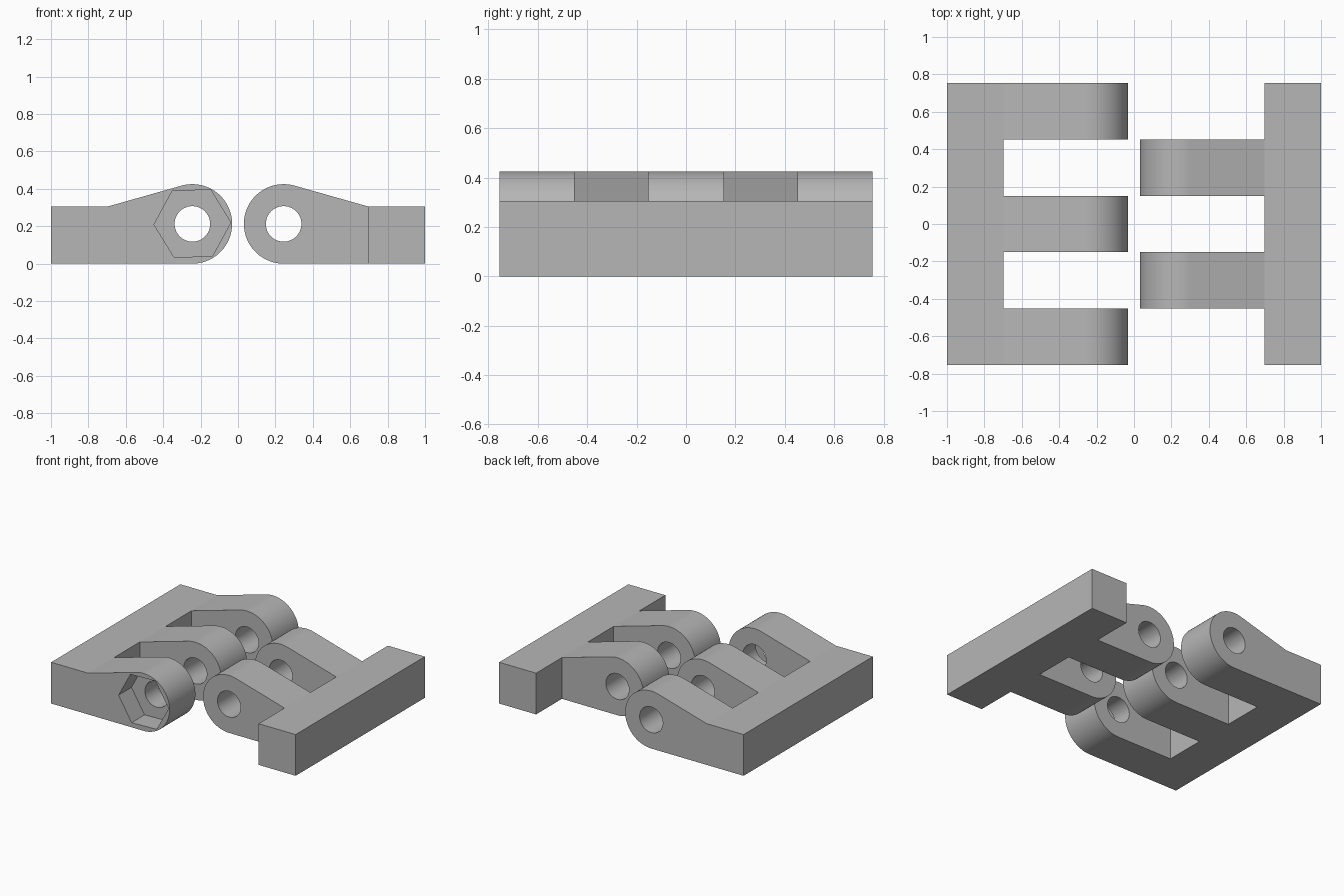
import bpy
import bmesh
from math import acos, atan2, cos, hypot, pi, radians, sin
from mathutils import Matrix

old = bpy.data.objects.get("Cube")
if old:
    bpy.data.objects.remove(old, do_unlink=True)

HALF = 0.755              # half of the hinge's width
STEP = 2 * HALF / 5       # width of one knuckle
R, BORE, THICK = 0.2125, 0.095, 0.305
PIN, BEND = 0.244, 0.698  # pin axis and root of the knuckles, from the middle

grey = bpy.data.materials.new("plain grey")
grey.use_nodes = True
grey.diffuse_color = (0.47, 0.47, 0.47, 1)
grey.node_tree.nodes["Principled BSDF"].inputs["Base Color"].default_value = grey.diffuse_color


def prism(name, outline, y0, y1):
    """Extrude an outline in the xz plane from y0 to y1."""
    bm = bmesh.new()
    face = bm.faces.new([bm.verts.new((x, y0, z)) for x, z in outline])
    ext = bmesh.ops.extrude_face_region(bm, geom=[face])
    moved = [v for v in ext["geom"] if isinstance(v, bmesh.types.BMVert)]
    bmesh.ops.translate(bm, verts=moved, vec=(0, y1 - y0, 0))
    bmesh.ops.recalc_face_normals(bm, faces=bm.faces)
    mesh = bpy.data.meshes.new(name)
    bm.to_mesh(mesh)
    bm.free()
    mesh.materials.append(grey)
    obj = bpy.data.objects.new(name, mesh)
    bpy.context.collection.objects.link(obj)
    return obj


def ring(x, z, radius, sides, turn=0):
    return [(x + radius * cos(turn + 2 * pi * i / sides),
             z + radius * sin(turn + 2 * pi * i / sides)) for i in range(sides)]


def cut(obj, cutter):
    cutter.hide_render = True
    mod = obj.modifiers.new("cut", "BOOLEAN")
    mod.operation, mod.solver, mod.object = "DIFFERENCE", "EXACT", cutter
    bpy.context.view_layer.objects.active = obj
    bpy.ops.object.modifier_apply(modifier=mod.name)
    bpy.data.objects.remove(cutter, do_unlink=True)


def leaf_outline(side):
    """Flat plate rising along a tangent to the round knuckle."""
    dx, dz = BEND - PIN, THICK - R
    start = atan2(dz, dx) + acos(R / hypot(dx, dz))
    steps = 56
    arc = [start + (1.5 * pi - start) * i / steps for i in range(steps + 1)]
    pts = [(1, 0), (1, THICK), (BEND, THICK)]
    pts += [(PIN + R * cos(a), R + R * sin(a)) for a in arc]
    return [(side * x, z) for x, z in pts]


def make_leaf(name, side, gaps):
    leaf = prism(name, leaf_outline(side), -HALF, HALF)
    # gaps that receive the other leaf's knuckles
    for i in gaps:
        y0 = -HALF + i * STEP - (0.1 if i == 0 else 0)
        y1 = -HALF + (i + 1) * STEP + (0.1 if i == 4 else 0)
        box = [(side * x, z) for x, z in ((-0.1, -0.1), (BEND, -0.1), (BEND, 0.6), (-0.1, 0.6))]
        cut(leaf, prism("gap_cutter", box, y0, y1))
    # pin bore
    cut(leaf, prism("bore_cutter", ring(side * PIN, R, BORE, 48), -1, 1))
    return leaf


three_knuckle_leaf = make_leaf("three_knuckle_leaf", -1, (1, 3))
two_knuckle_leaf = make_leaf("two_knuckle_leaf", 1, (0, 2, 4))

# hexagonal nut recess in the front knuckle
cut(three_knuckle_leaf, prism("nut_cutter", ring(-PIN, R + 0.002, 0.205, 6, radians(1.5)),
                              -1, -HALF + STEP / 2))

# smooth round surfaces, crisp edges
for leaf in (three_knuckle_leaf, two_knuckle_leaf):
    bpy.ops.object.select_all(action="DESELECT")
    leaf.select_set(True)
    bpy.context.view_layer.objects.active = leaf
    bpy.ops.object.shade_smooth_by_angle(angle=radians(12))
